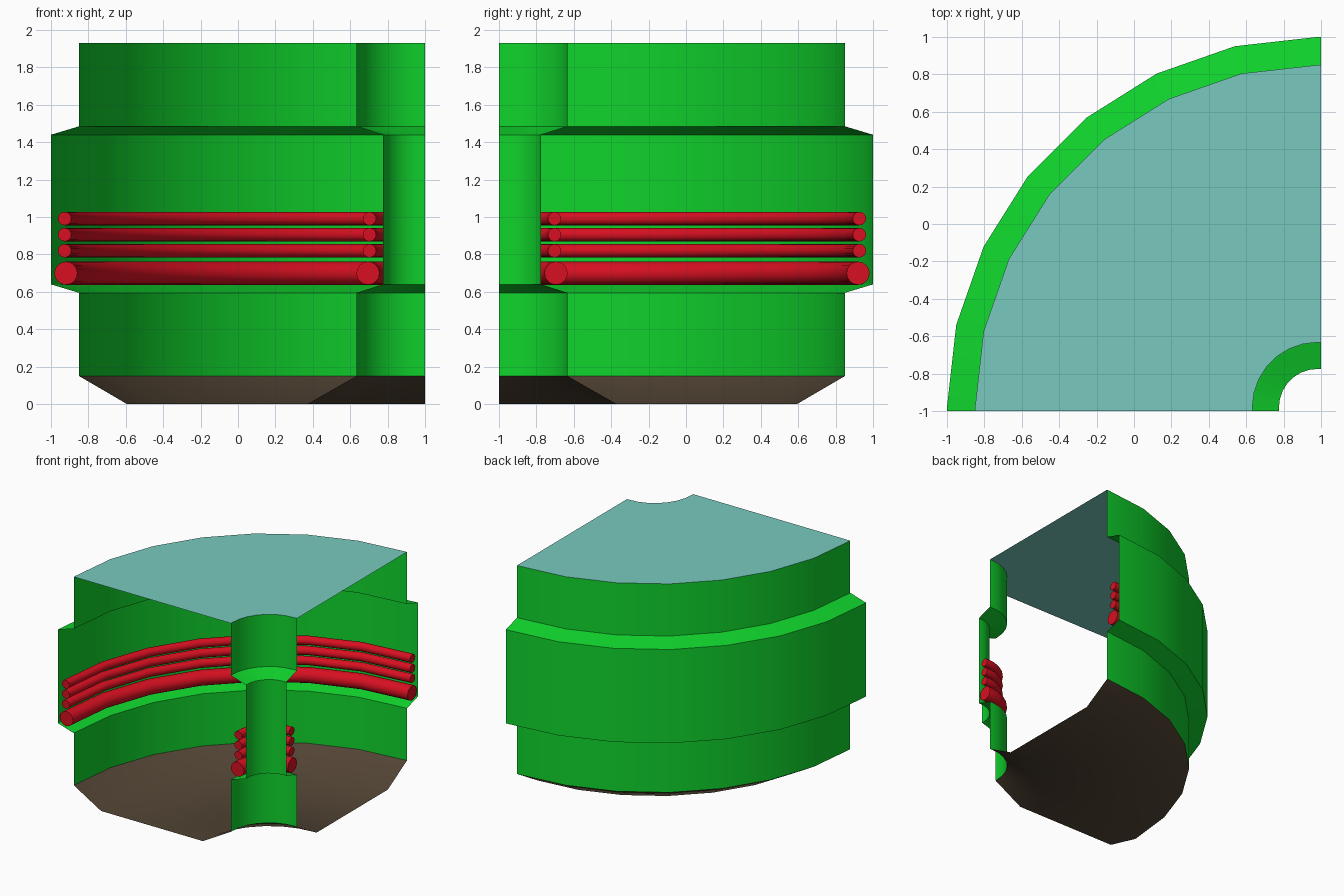
import bpy, bmesh, math

if "Cube" in bpy.data.objects:
    bpy.data.objects.remove(bpy.data.objects["Cube"])

STUB = 0.02      # short straight run at both ends of the bend
SEGS = 7         # facets of the quarter bend


def material(name, rgb):
    m = bpy.data.materials.new(name)
    m.diffuse_color = (*rgb, 1)
    m.use_nodes = True
    m.node_tree.nodes["Principled BSDF"].inputs["Base Color"].default_value = m.diffuse_color
    return m


GREEN = material("green", (0.005, 0.65, 0.025))
TEAL = material("teal", (0.19, 0.59, 0.52))
BROWN = material("brown", (0.085, 0.058, 0.035))
RED = material("red", (0.68, 0.005, 0.015))


def bend_path(r):
    """Points of the quarter bend at distance r from the corner (1, -1)."""
    c = 1 - STUB
    pts = [(1 - r, -1)]
    for i in range(SEGS + 1):
        a = math.pi - i * math.pi / 2 / SEGS
        pts.append((c + (r - STUB) * math.cos(a), -c + (r - STUB) * math.sin(a)))
    return pts + [(1, r - 1)]


def sweep(name, profile, mat, closed=False):
    """Sweep a (radius, height) profile round the bend; closed ones get end caps."""
    bm = bmesh.new()
    rows = [[bm.verts.new((x, y, z)) for x, y in bend_path(r)] for r, z in profile]
    pairs = list(zip(rows, rows[1:]))
    if closed:
        pairs.append((rows[-1], rows[0]))
    for a, b in pairs:
        for i in range(len(a) - 1):
            bm.faces.new((a[i], a[i + 1], b[i + 1], b[i]))
    if closed:
        bm.faces.new([row[0] for row in rows])
        bm.faces.new([row[-1] for row in rows])
        bmesh.ops.recalc_face_normals(bm, faces=bm.faces)
    me = bpy.data.meshes.new(name)
    bm.to_mesh(me)
    bm.free()
    me.materials.append(mat)
    ob = bpy.data.objects.new(name, me)
    bpy.context.collection.objects.link(ob)
    bpy.ops.object.select_all(action='DESELECT')
    ob.select_set(True)
    bpy.context.view_layer.objects.active = ob
    bpy.ops.object.shade_smooth_by_angle(angle=math.radians(32))
    return ob


# Inner and outer walls, each bulging sideways at mid height
def wall(narrow, wide):
    return [(narrow, 0.15), (narrow, 0.595), (wide, 0.64),
            (wide, 1.44), (narrow, 1.485), (narrow, 1.93)]


sweep("outer_wall", wall(1.85, 2.0)[::-1], GREEN)
sweep("inner_wall", wall(0.367, 0.225), GREEN)

# Ceiling and chamfered floor
sweep("ceiling", [(0.367, 1.93), (1.85, 1.93)], TEAL)
sweep("floor", [(1.85, 0.15), (1.593, 0), (0.63, 0), (0.367, 0.15)], BROWN)

# Pipes along both walls: one thick, three thin
for side, thick_r, thin_r in (("outer", 1.92, 1.927), ("inner", 0.305, 0.297)):
    specs = [("thick", thick_r, 0.70, 0.062)]
    specs += [(f"thin_{i}", thin_r, 0.82 + 0.086 * i, 0.036) for i in range(3)]
    for label, r, z, rad in specs:
        ring = [(r + rad * math.cos(k * math.pi / 8), z + rad * math.sin(k * math.pi / 8))
                for k in range(16)]
        sweep(f"{side}_{label}_pipe", ring, RED, closed=True)
